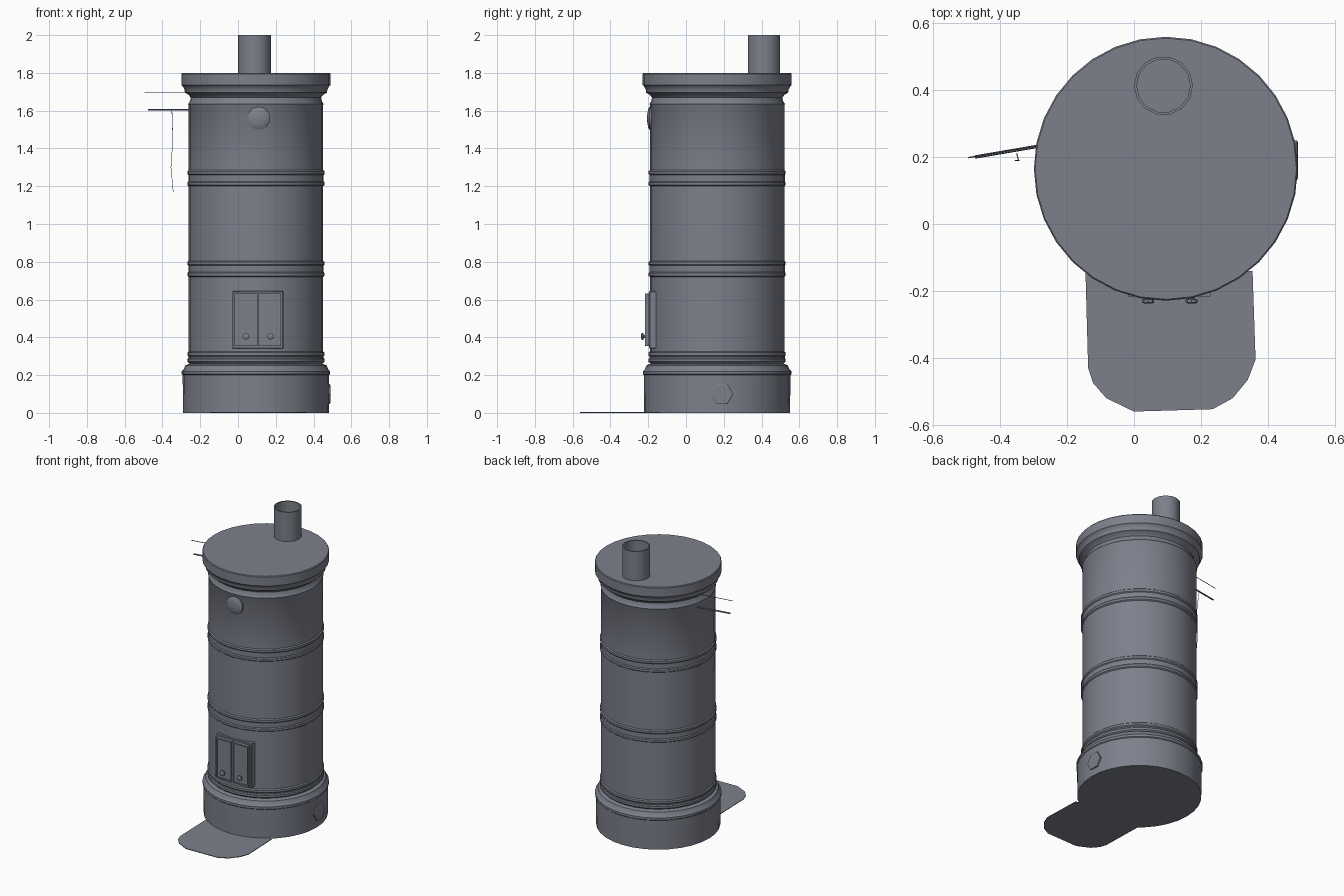
import bpy, bmesh, math
from mathutils import Vector, Matrix

if "Cube" in bpy.data.objects:
    bpy.data.objects.remove(bpy.data.objects["Cube"])

CX, CY = 0.095, 0.165

metal = bpy.data.materials.new("grey metal")
metal.diffuse_color = (0.205, 0.216, 0.26, 1)
metal.use_nodes = True
metal.node_tree.nodes["Principled BSDF"].inputs["Base Color"].default_value = metal.diffuse_color


def finish(bm, name, smooth=True):
    bmesh.ops.recalc_face_normals(bm, faces=bm.faces[:])
    me = bpy.data.meshes.new(name)
    bm.to_mesh(me)
    bm.free()
    ob = bpy.data.objects.new(name, me)
    bpy.context.collection.objects.link(ob)
    me.materials.append(metal)
    if smooth:
        bpy.ops.object.select_all(action='DESELECT')
        bpy.context.view_layer.objects.active = ob
        ob.select_set(True)
        bpy.ops.object.shade_smooth_by_angle(angle=math.radians(35))
    return ob


def lathe(name, profile, matrix, n, closed=False, smooth=True):
    """Turn (radius, height) points round the local z axis."""
    bm = bmesh.new()
    rings = [[bm.verts.new((r * math.cos(2 * math.pi * i / n),
                            r * math.sin(2 * math.pi * i / n), z))
              for i in range(n)] for r, z in profile]
    pairs = list(zip(rings, rings[1:]))
    if closed:
        pairs.append((rings[-1], rings[0]))
    for a, b in pairs:
        for i in range(n):
            j = (i + 1) % n
            bm.faces.new((a[i], a[j], b[j], b[i]))
    if not closed:
        bm.faces.new(rings[0][::-1])
        bm.faces.new(rings[-1])
    bm.transform(matrix)
    return finish(bm, name, smooth)


def box(name, x0, x1, y0, y1, z0, z1, bevel=0.0):
    bm = bmesh.new()
    bmesh.ops.create_cube(bm, size=1)
    bm.transform(Matrix.Translation(((x0 + x1) / 2, (y0 + y1) / 2, (z0 + z1) / 2))
                 @ Matrix.Diagonal((x1 - x0, y1 - y0, z1 - z0, 1)))
    if bevel:
        bmesh.ops.bevel(bm, geom=bm.edges[:], offset=bevel, segments=1, affect='EDGES')
    return finish(bm, name, False)


def rod(name, a, b, r):
    a, b = Vector(a), Vector(b)
    m = Matrix.Translation(a) @ (b - a).to_track_quat('Z', 'Y').to_matrix().to_4x4()
    return lathe(name, [(r, 0), (r, (b - a).length)], m, 6)


# stove body: plinth, ringed drum, neck and cornice in one turned profile
R = 0.356
profile = [(0.386, 0), (0.388, 0.2), (0.393, 0.205), (0.393, 0.22), (0.382, 0.232),
           (0.374, 0.252), (0.352, 0.26)]
for low, high in ((0.265, 0.325), (0.72, 0.805), (1.2, 1.285)):
    profile += [(R, low), (R + 0.007, low + 0.006), (R + 0.007, low + 0.02),
                (R + 0.002, low + 0.026), (R + 0.002, high - 0.026),
                (R + 0.007, high - 0.02), (R + 0.007, high - 0.006), (R, high)]
profile += [(R, 1.63), (R + 0.003, 1.635), (0.349, 1.65), (0.345, 1.67), (0.358, 1.685),
            (0.376, 1.695), (0.378, 1.712), (0.388, 1.73), (0.394, 1.735),
            (0.394, 1.795), (0.39, 1.80)]
center = Matrix.Translation((CX, CY, 0))
lathe("stove_body", profile, center, 32)

# open flue pipe
lathe("flue_pipe", [(0.088, 1.79), (0.088, 2.0), (0.08, 2.0), (0.08, 1.79)],
      Matrix.Translation((0.088, 0.413, 0)), 14, closed=True)

# fire door: frame, two leaves with raised edges, knobs
box("door_frame", -0.03, 0.24, -0.195, -0.14, 0.34, 0.645, 0.004)
for side, x0, x1 in (("left", -0.018, 0.102), ("right", 0.108, 0.228)):
    box(side + "_door_leaf", x0, x1, -0.21, -0.19, 0.354, 0.632, 0.003)
    for k, (a, b, c, d) in enumerate(((x0, x0 + 0.008, 0.354, 0.632),
                                      (x1 - 0.008, x1, 0.354, 0.632),
                                      (x0 + 0.008, x1 - 0.008, 0.354, 0.362),
                                      (x0 + 0.008, x1 - 0.008, 0.624, 0.632))):
        box("%s_leaf_edge_%d" % (side, k), a, b, -0.217, -0.205, c, d)
    kx = 0.042 if side == "left" else 0.172
    lathe(side + "_door_knob", [(0.008, 0), (0.008, 0.015), (0.018, 0.018),
                                (0.018, 0.026), (0.01, 0.03)],
          Matrix.Translation((kx, -0.208, 0.405)) @ Matrix.Rotation(math.pi / 2, 4, 'X'), 8)

# domed soot cover high on the front
lathe("front_soot_cover", [(0.06, -0.03), (0.06, 0.004), (0.052, 0.009), (0.03, 0.014),
                           (0.012, 0.016)],
      Matrix.Translation((0.11, -0.19, 1.56)) @ Matrix.Rotation(math.pi / 2, 4, 'X'), 16)

# six-sided cleaning hatch on the right of the plinth
lathe("plinth_hatch", [(0.06, -0.03), (0.06, 0.006), (0.054, 0.009)],
      Matrix.Translation((0.48, 0.19, 0.1)) @ Matrix.Rotation(math.pi / 2, 4, 'Y')
      @ Matrix.Rotation(math.pi / 2, 4, 'Z'), 6, smooth=False)

# damper rods and hanging cord on the left
rod("upper_damper_rod", (-0.25, 0.24, 1.695), (-0.495, 0.198, 1.695), 0.002)
rod("lower_damper_rod", (-0.24, 0.24, 1.605), (-0.475, 0.2, 1.605), 0.005)
rod("damper_cord_top", (-0.35, 0.21, 1.605), (-0.345, 0.19, 1.45), 0.0015)
rod("damper_cord_middle", (-0.345, 0.19, 1.45), (-0.355, 0.19, 1.3), 0.0015)
rod("damper_cord_bottom", (-0.355, 0.19, 1.3), (-0.343, 0.19, 1.17), 0.0015)

# floor plate in front
outline = [(-0.145, -0.14), (-0.137, -0.43), (-0.122, -0.475), (-0.083, -0.52), (0, -0.56),
           (0.235, -0.553), (0.295, -0.52), (0.34, -0.465), (0.363, -0.405), (0.354, -0.14)]
bm = bmesh.new()
face = bm.faces.new([bm.verts.new((x, y, 0)) for x, y in outline])
ext = bmesh.ops.extrude_face_region(bm, geom=[face])
bmesh.ops.translate(bm, vec=(0, 0, 0.004),
                    verts=[v for v in ext["geom"] if isinstance(v, bmesh.types.BMVert)])
finish(bm, "floor_plate", False)
